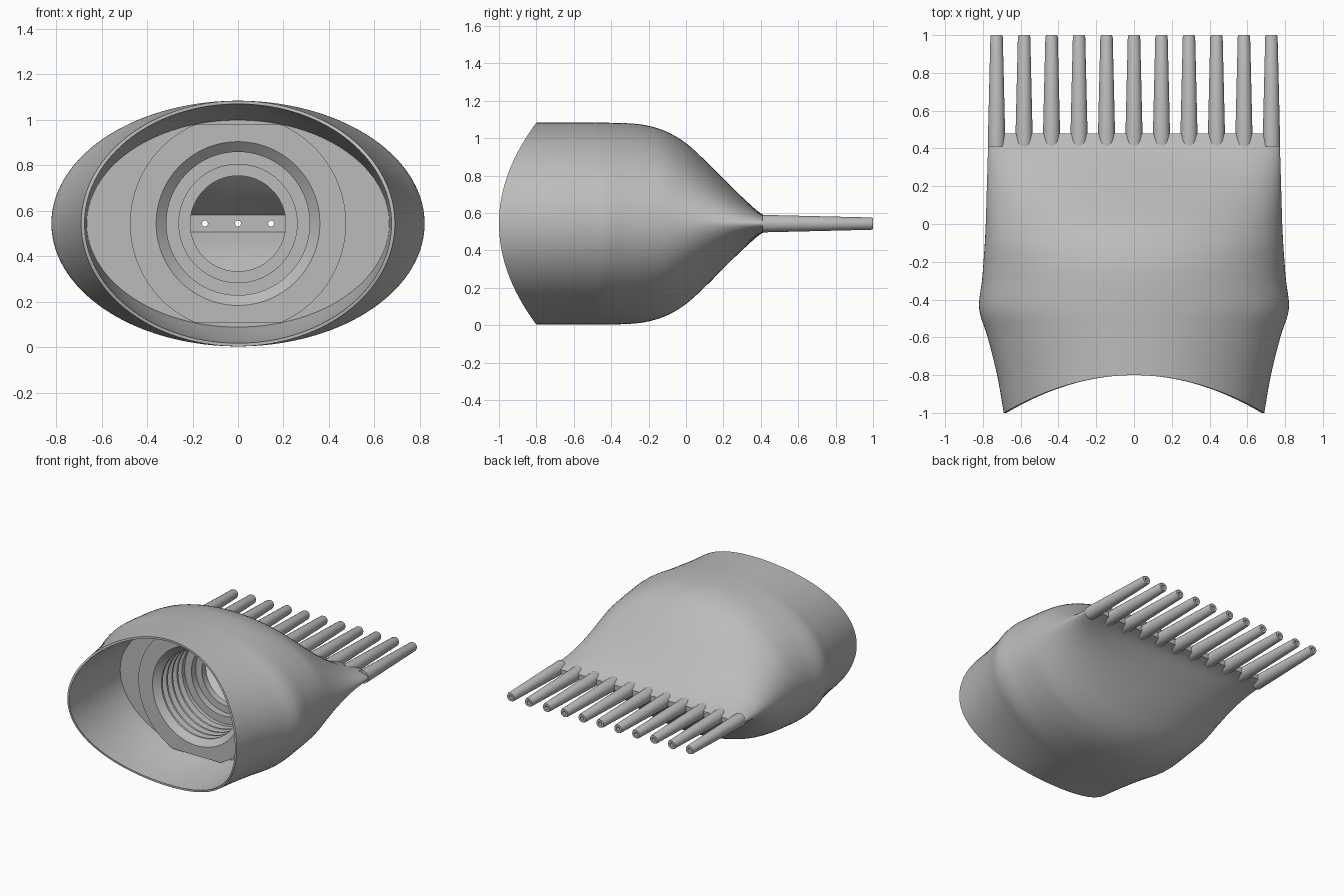
import bpy
import bmesh
import math

CENTRE_Z = 0.543   # height of the long axis
WIDEST_Y = -0.45   # where the sides bulge most

if "Cube" in bpy.data.objects:
    bpy.data.objects.remove(bpy.data.objects["Cube"], do_unlink=True)

grey = bpy.data.materials.new("plain grey")
grey.use_nodes = True
colour = (0.5, 0.5, 0.5, 1)
grey.diffuse_color = colour
grey.node_tree.nodes["Principled BSDF"].inputs["Base Color"].default_value = colour


def section(y, half_w, half_h, bar=0, power=1, sides=128):
    """Oval that can thin into a flat bar at its ends; bends near the scooped rim."""
    ring = []
    for i in range(sides):
        a = 2 * math.pi * (i + 0.5) / sides
        c, s = math.cos(a), math.sin(a)
        z = bar * math.sqrt(1 - c ** 8) + (half_h - bar) * abs(s) ** power
        scoop = max(0, (WIDEST_Y - y) / (1 + WIDEST_Y)) * 0.2 * s * s
        ring.append((half_w * c, y + scoop, CENTRE_Z + math.copysign(z, s)))
    return ring


def circle(y, radius, sides=128, x0=0, clip=9):
    """Plain ring, optionally flattened at top and bottom."""
    ring = []
    for i in range(sides):
        a = 2 * math.pi * (i + 0.5) / sides
        z = max(-clip, min(clip, radius * math.sin(a)))
        ring.append((x0 + radius * math.cos(a), y, z + CENTRE_Z))
    return ring


def smooth_keys(keys, steps=5):
    """Catmull-Rom interpolation of rows of section values."""
    rows = []
    for i in range(len(keys) - 1):
        p0, p1, p2 = keys[max(i - 1, 0)], keys[i], keys[i + 1]
        p3 = keys[min(i + 2, len(keys) - 1)]
        for k in range(steps):
            t = k / steps
            rows.append([b + 0.5 * t * (c - a + t * (2 * a - 5 * b + 4 * c - d
                         + t * (3 * (b - c) + d - a)))
                         for a, b, c, d in zip(p0, p1, p2, p3)])
    rows.append(keys[-1])
    return rows


def add_loft(bm, rings, loop=False):
    """Skin a chain of rings, either capped or joined end to start."""
    verts = [[bm.verts.new(p) for p in ring] for ring in rings]
    pairs = list(zip(verts, verts[1:]))
    if loop:
        pairs.append((verts[-1], verts[0]))
    else:
        bm.faces.new(verts[0])
        bm.faces.new(verts[-1])
    for lower, upper in pairs:
        n = len(lower)
        for i in range(n):
            j = (i + 1) % n
            bm.faces.new((lower[i], lower[j], upper[j], upper[i]))


def make_object(name, bm):
    bmesh.ops.recalc_face_normals(bm, faces=bm.faces[:])
    mesh = bpy.data.meshes.new(name)
    bm.to_mesh(mesh)
    bm.free()
    mesh.materials.append(grey)
    obj = bpy.data.objects.new(name, mesh)
    bpy.context.collection.objects.link(obj)
    return obj


def activate(obj):
    bpy.ops.object.select_all(action="DESELECT")
    obj.select_set(True)
    bpy.context.view_layer.objects.active = obj


def shade(obj):
    activate(obj)
    bpy.ops.object.shade_smooth_by_angle(angle=math.radians(30))


# Outer skin, mouth to comb edge: y, half width, half height, bar height, power
outer = [
    (-1, 0.69, 0.54, 0, 1), (-0.8, 0.725, 0.54, 0, 1), (-0.6, 0.775, 0.54, 0, 1),
    (-0.45, 0.82, 0.54, 0, 1), (-0.3, 0.805, 0.536, 0, 1), (-0.2, 0.797, 0.523, 0, 1),
    (-0.1, 0.79, 0.49, 0.01, 1), (0, 0.785, 0.43, 0.02, 1.1), (0.1, 0.782, 0.34, 0.03, 1.2),
    (0.2, 0.779, 0.24, 0.04, 1.3), (0.3, 0.776, 0.142, 0.045, 1.4),
    (0.4, 0.773, 0.055, 0.047, 1.4), (0.48, 0.77, 0.02, 0.02, 1.4),
]
# Hollow flow chamber behind the collar
chamber = [
    (-0.07, 0.62, 0.38, 0, 1), (0.06, 0.68, 0.32, 0.01, 1.1), (0.2, 0.72, 0.19, 0.025, 1.3),
    (0.3, 0.735, 0.105, 0.033, 1.4), (0.405, 0.75, 0.037, 0.037, 1.4),
]
# Inside wall of the mouth, rim to collar
mouth = [(-1, 0.675, 0.526), (-0.8, 0.673, 0.51), (-0.6, 0.67, 0.485), (-0.42, 0.665, 0.455)]

# Shell: outer skin, rim, mouth wall, collar, threaded bore and chamber in one chain
rings = [section(*row) for row in reversed(smooth_keys(outer))]
rings += [section(*row) for row in smooth_keys(mouth)]
rings += [circle(y, 0.475, clip=0.435) for y in (-0.42, -0.48)]
rings += [circle(-0.48, 0.36)]
for turn in range(5):
    y = -0.44 + turn * 0.06
    rings += [circle(y, 0.315), circle(y + 0.015, 0.315)]
    if turn < 4:
        rings += [circle(y + 0.03, 0.35), circle(y + 0.045, 0.35)]
rings += [circle(y, r) for y, r in ((-0.17, 0.315), (-0.17, 0.26), (-0.12, 0.26),
                                    (-0.12, 0.21), (-0.07, 0.21))]
rings += [section(*row) for row in smooth_keys(chamber)]
bm = bmesh.new()
add_loft(bm, rings)
shell = make_object("shell", bm)

# Outlet holes through the comb edge
tine_xs = [(i - 5) * 0.1455 for i in range(11)]
BORE = 0.013
bm = bmesh.new()
for x in tine_xs:
    add_loft(bm, [circle(y, BORE, 16, x) for y in (0.37, 0.53)])
cutter = make_object("outlet_cutter", bm)
cutter.hide_render = True
cut = shell.modifiers.new("outlets", "BOOLEAN")
cut.operation = "DIFFERENCE"
cut.solver = "EXACT"
cut.object = cutter
activate(shell)
bpy.ops.object.modifier_apply(modifier=cut.name)
bpy.data.objects.remove(cutter, do_unlink=True)
shade(shell)

# Hollow tapered tines
profile = [(0.41, 0.047), (0.99, 0.033), (1, 0.029), (1, BORE), (0.41, BORE)]
for number, x in enumerate(tine_xs, 1):
    bm = bmesh.new()
    add_loft(bm, [circle(y, r, 32, x) for y, r in profile], loop=True)
    shade(make_object(f"tine_{number}", bm))
